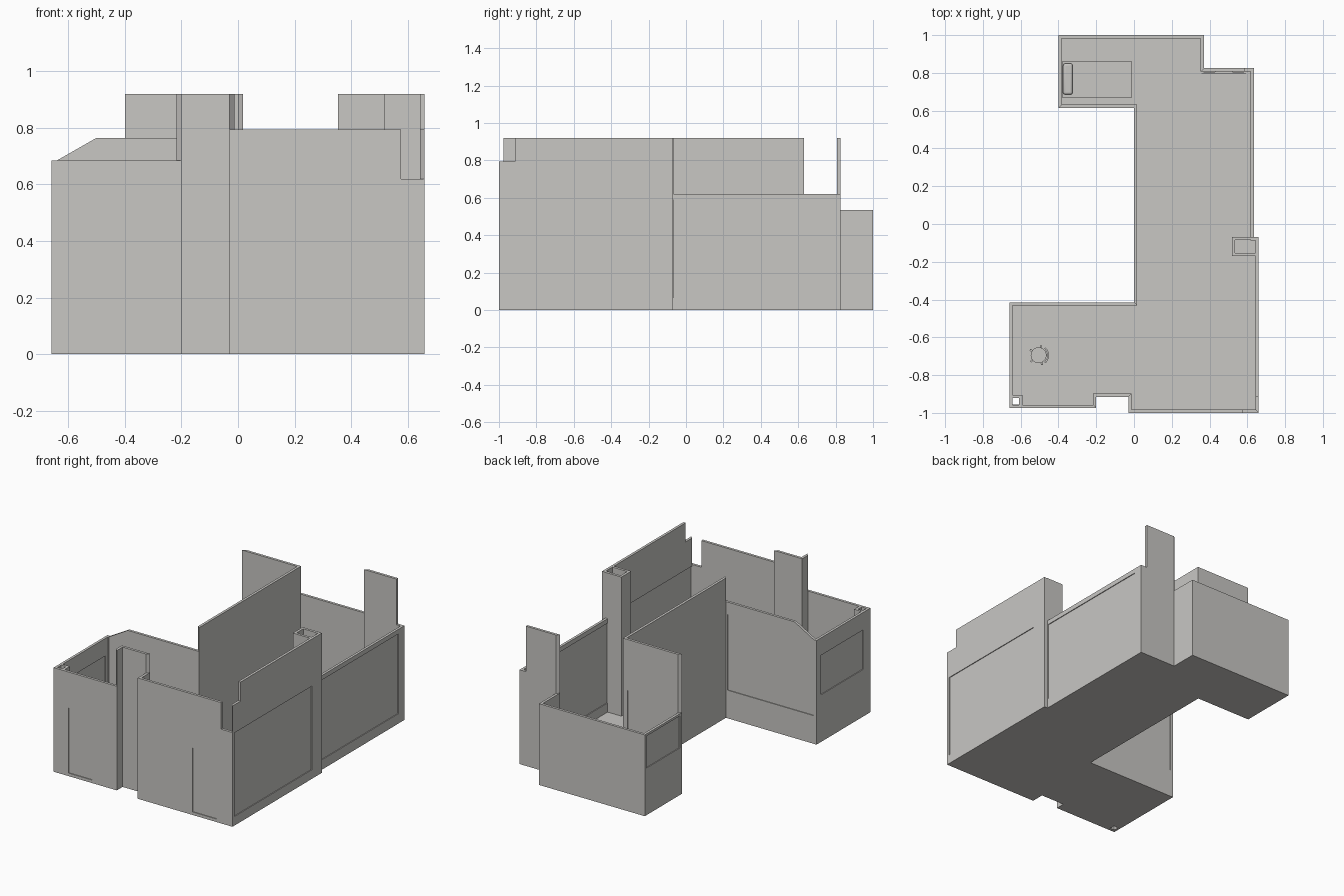
import bpy, bmesh, math
from mathutils import Vector

if "Cube" in bpy.data.objects:
    bpy.data.objects.remove(bpy.data.objects["Cube"])

T = 0.017          # wall thickness
grey = bpy.data.materials.new("warm_grey")
grey.diffuse_color = (0.58, 0.57, 0.55, 1)
grey.use_nodes = True
grey.node_tree.nodes["Principled BSDF"].inputs["Base Color"].default_value = grey.diffuse_color


def make(name, bm, smooth=False):
    bmesh.ops.recalc_face_normals(bm, faces=bm.faces)
    me = bpy.data.meshes.new(name)
    bm.to_mesh(me)
    bm.free()
    me.materials.append(grey)
    ob = bpy.data.objects.new(name, me)
    bpy.context.collection.objects.link(ob)
    if smooth:
        bpy.ops.object.select_all(action='DESELECT')
        ob.select_set(True)
        bpy.context.view_layer.objects.active = ob
        bpy.ops.object.shade_smooth_by_angle(angle=math.radians(40))
    return ob


def loft(name, a, b, smooth=False):
    """Solid between two matching outlines."""
    bm = bmesh.new()
    va = [bm.verts.new(p) for p in a]
    vb = [bm.verts.new(p) for p in b]
    n = len(va)
    bm.faces.new(va)
    bm.faces.new(vb[::-1])
    for i in range(n):
        bm.faces.new((va[i], vb[i], vb[(i + 1) % n], va[(i + 1) % n]))
    return make(name, bm, smooth)


def prism(name, pts, z0, z1, smooth=False):
    return loft(name, [(x, y, z0) for x, y in pts], [(x, y, z1) for x, y in pts], smooth)


def box(name, x0, x1, y0, y1, z0, z1, bevel=0):
    ob = prism(name, [(x0, y0), (x1, y0), (x1, y1), (x0, y1)], z0, z1, bevel > 0)
    if bevel:
        m = ob.modifiers.new("round", 'BEVEL')
        m.width, m.segments = bevel, 4
    return ob


def cut(ob, cutter):
    m = ob.modifiers.new("cut", 'BOOLEAN')
    m.operation, m.solver, m.object = 'DIFFERENCE', 'EXACT', cutter
    bpy.context.view_layer.objects.active = ob
    bpy.ops.object.modifier_apply(modifier=m.name)
    bpy.data.objects.remove(cutter)


# Outline clockwise: start point, wall name, top height or (coordinate, z) steps, opening (c0, c1, z0, z1)
walls = [
    ((-0.40, 1.0), "back_wall", 0.535, None),
    ((0.37, 1.0), "back_jog_side", 0.535, None),
    ((0.37, 0.825), "back_right_wall", [(0.37, 0.92), (0.588, 0.92), (0.588, 0.62), (0.635, 0.62)], None),
    ((0.635, 0.825), "right_rear_wall", 0.62, (-0.066, 0.76, 0.065, 0.59)),
    ((0.635, -0.07), "right_jog", 0.92, None),
    ((0.66, -0.07), "right_front_wall",
     [(-0.07, 0.92), (-0.915, 0.92), (-0.915, 0.795), (-1.0, 0.795)], (-0.98, -0.175, 0.06, 0.61)),
    ((0.66, -1.0), "front_right_wall",
     [(0.66, 0.62), (0.577, 0.62), (0.577, 0.795), (-0.03, 0.795)], (0.37, 0.545, 0.02, 0.44)),
    ((-0.03, -1.0), "entry_right_side", 0.795, None),
    ((-0.03, -0.915), "entry_wall", 0.92, None),
    ((-0.20, -0.915), "entry_left_side", 0.92, None),
    ((-0.20, -0.975), "front_left_wall", 0.685, (-0.55, -0.38, 0.02, 0.45)),
    ((-0.66, -0.975), "left_wing_wall", 0.685, (-0.90, -0.46, 0.31, 0.57)),
    ((-0.66, -0.415), "wing_back_wall",
     [(-0.66, 0.685), (-0.64, 0.685), (-0.50, 0.765), (0.0, 0.765)], (-0.64, -0.012, 0.185, 0.685)),
    ((0.0, -0.415), "courtyard_wall", 0.92, None),
    ((0.0, 0.615), "alcove_front_wall", 0.92, (-0.38, -0.015, 0.06, 0.585)),
    ((-0.40, 0.615), "alcove_left_wall", 0.535, (0.635, 0.98, 0.31, 0.52)),
]
P = [Vector(w[0]) for w in walls]
N = len(P)
inward = []
for i in range(N):
    d = (P[(i + 1) % N] - P[i]).normalized()
    inward.append(Vector((d.y, -d.x)))
inner = [P[i] + T * (inward[i - 1] + inward[i]) for i in range(N)]

# Mitred walls, with recessed panels in the openings
for i, (_, name, top, opening) in enumerate(walls):
    j = (i + 1) % N
    ax = 0 if abs(inward[i].y) > 0.5 else 1
    if not isinstance(top, list):
        top = [(P[i][ax], top), (P[j][ax], top)]
    prof = [(P[i][ax], 0)] + top + [(P[j][ax], 0)]

    def side(start, end):
        out = []
        for c, z in prof:
            if abs(c - P[i][ax]) < 1e-6:
                c = start[ax]
            elif abs(c - P[j][ax]) < 1e-6:
                c = end[ax]
            out.append((c, start.y, z) if ax == 0 else (start.x, c, z))
        return out
    ob = loft(name, side(P[i], P[j]), side(inner[i], inner[j]))
    if opening:
        c0, c1, z0, z1 = opening
        k = P[i][1 - ax]
        m = k + inward[i][1 - ax] * T / 2

        def slab(label, half):
            if ax == 0:
                return box(label, c0, c1, m - half, m + half, z0, z1)
            return box(label, m - half, m + half, c0, c1, z0, z1)
        cut(ob, slab("cutter", T))
        slab(name + "_panel", T / 2 - 0.005)

# Floor, with the corner shaft left open
floor = prism("floor", [(p.x, p.y) for p in P], 0, 0.005)
cut(floor, box("cutter", -0.645, -0.61, -0.955, -0.92, -0.1, 0.1))

# Shaft in the front left corner
box("shaft_right", -0.608, -0.59, -0.96, -0.905, 0, 0.685)
box("shaft_back", -0.645, -0.608, -0.92, -0.905, 0, 0.685)

# Hollow pillar on the right wall
box("pillar_left", 0.518, 0.535, -0.17, -0.068, 0, 0.92)
box("pillar_front", 0.535, 0.643, -0.17, -0.153, 0, 0.92)
box("pillar_back", 0.535, 0.643, -0.085, -0.068, 0, 0.92)

# Bed with pillow
box("bed", -0.38, -0.01, 0.67, 0.86, 0.005, 0.10)
box("pillow", -0.375, -0.325, 0.685, 0.85, 0.098, 0.125, 0.012)

# Wall screen with a bowed back
arc = [(0.475 + 0.12 * math.cos(a), 0.796 + 0.011 * math.sin(a))
       for a in [math.pi * k / 12 for k in range(13)]]
prism("wall_screen", arc, 0.20, 0.34)

# Swivel chair: star feet, post, round seat, curved backrest
CX, CY = -0.505, -0.695


def ring(r, n=20):
    return [(CX + r * math.cos(2 * math.pi * k / n), CY + r * math.sin(2 * math.pi * k / n)) for k in range(n)]


prism("chair_post", ring(0.007, 10), 0.012, 0.085, True)
prism("chair_seat", ring(0.042), 0.085, 0.10, True)
for k in range(5):
    a = math.radians(72 * k + 75)
    foot = box("chair_foot_%d" % (k + 1), 0, 0.055, -0.005, 0.005, 0.005, 0.016)
    foot.location = (CX, CY, 0)
    foot.rotation_euler.z = a
angles = [math.radians(-50 + 10 * k) for k in range(11)]
back = [(CX + 0.055 * math.cos(a), CY + 0.055 * math.sin(a)) for a in angles]
back += [(CX + 0.046 * math.cos(a), CY + 0.046 * math.sin(a)) for a in reversed(angles)]
prism("chair_backrest", back, 0.10, 0.16, True)
